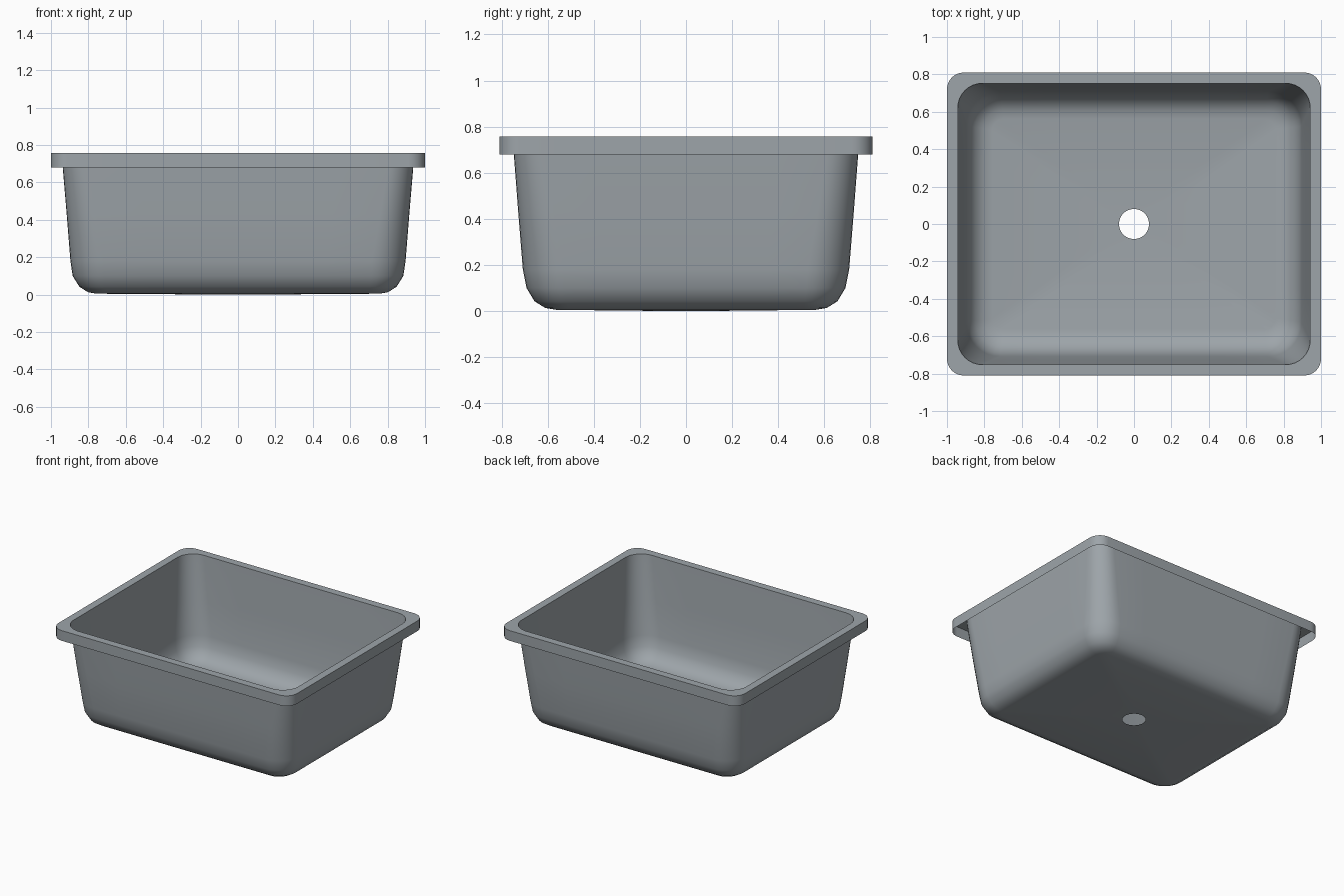
import bpy, bmesh, math

if "Cube" in bpy.data.objects:
    bpy.data.objects.remove(bpy.data.objects["Cube"])

CORNER, SIDE = 8, 5            # segments per corner, extra points per side
COUNT = 4 * (CORNER + 1 + SIDE)
TOP, SKIRT = 0.757, 0.68


def rounded_ring(bm, hx, hy, z, r):
    """Ring of vertices along a rounded rectangle."""
    centres = [(hx - r, hy - r), (r - hx, hy - r), (r - hx, r - hy), (hx - r, r - hy)]
    pts = []
    for i, (cx, cy) in enumerate(centres):
        for j in range(CORNER + 1):
            a = math.pi / 2 * (i + j / CORNER)
            pts.append((cx + r * math.cos(a), cy + r * math.sin(a)))
        # evenly spaced points on the straight side to the next corner
        a, (nx, ny) = math.pi / 2 * (i + 1), centres[(i + 1) % 4]
        end = (nx + r * math.cos(a), ny + r * math.sin(a))
        x0, y0 = pts[-1]
        for k in range(1, SIDE + 1):
            t = k / (SIDE + 1)
            pts.append((x0 + (end[0] - x0) * t, y0 + (end[1] - y0) * t))
    return [bm.verts.new((x, y, z)) for x, y in pts]


def round_hole(bm, r, z):
    """Circle whose points line up with the rounded rings."""
    angles = [math.pi / 4 + (k - CORNER / 2) * math.tau / COUNT for k in range(COUNT)]
    return [bm.verts.new((r * math.cos(a), r * math.sin(a), z)) for a in angles]


def skin(bm, rings):
    for a, b in zip(rings, rings[1:]):
        for k in range(COUNT):
            n = (k + 1) % COUNT
            bm.faces.new((a[k], a[n], b[n], b[k]))


def finish(bm, name, material):
    mesh = bpy.data.meshes.new(name)
    bm.to_mesh(mesh)
    bm.free()
    mesh.materials.append(material)
    obj = bpy.data.objects.new(name, mesh)
    bpy.context.collection.objects.link(obj)
    bpy.ops.object.select_all(action='DESELECT')
    obj.select_set(True)
    bpy.context.view_layer.objects.active = obj
    bpy.ops.object.shade_smooth_by_angle(angle=math.radians(40))


grey = bpy.data.materials.new("basin grey")
grey.diffuse_color = (0.34, 0.375, 0.40, 1)
grey.use_nodes = True
grey.node_tree.nodes["Principled BSDF"].inputs["Base Color"].default_value = grey.diffuse_color

# Basin: tapered walls, rounded foot, floor falling gently to the drain hole
bm = bmesh.new()
profile = [  # half width, half depth, height, corner radius
    (0.942, 0.752, TOP, 0.13),
    (0.937, 0.747, SKIRT, 0.135),
    (0.916, 0.728, 0.43, 0.155),
    (0.896, 0.708, 0.18, 0.18),
    (0.884, 0.692, 0.10, 0.17),
    (0.848, 0.657, 0.042, 0.14),
    (0.802, 0.610, 0.013, 0.10),
    (0.757, 0.562, 0.005, 0.06),
]
rings = [rounded_ring(bm, *p) for p in profile]
rings.append(round_hole(bm, 0.08, 0.0))
skin(bm, rings)
finish(bm, "basin", grey)

# Rim: flat flange with a thin skirt folded down, open underneath
bm = bmesh.new()
skin(bm, [
    rounded_ring(bm, 1.0, 0.81, SKIRT, 0.09),
    rounded_ring(bm, 1.0, 0.81, TOP, 0.09),
    rounded_ring(bm, 0.942, 0.752, TOP, 0.13),
])
finish(bm, "rim", grey)
